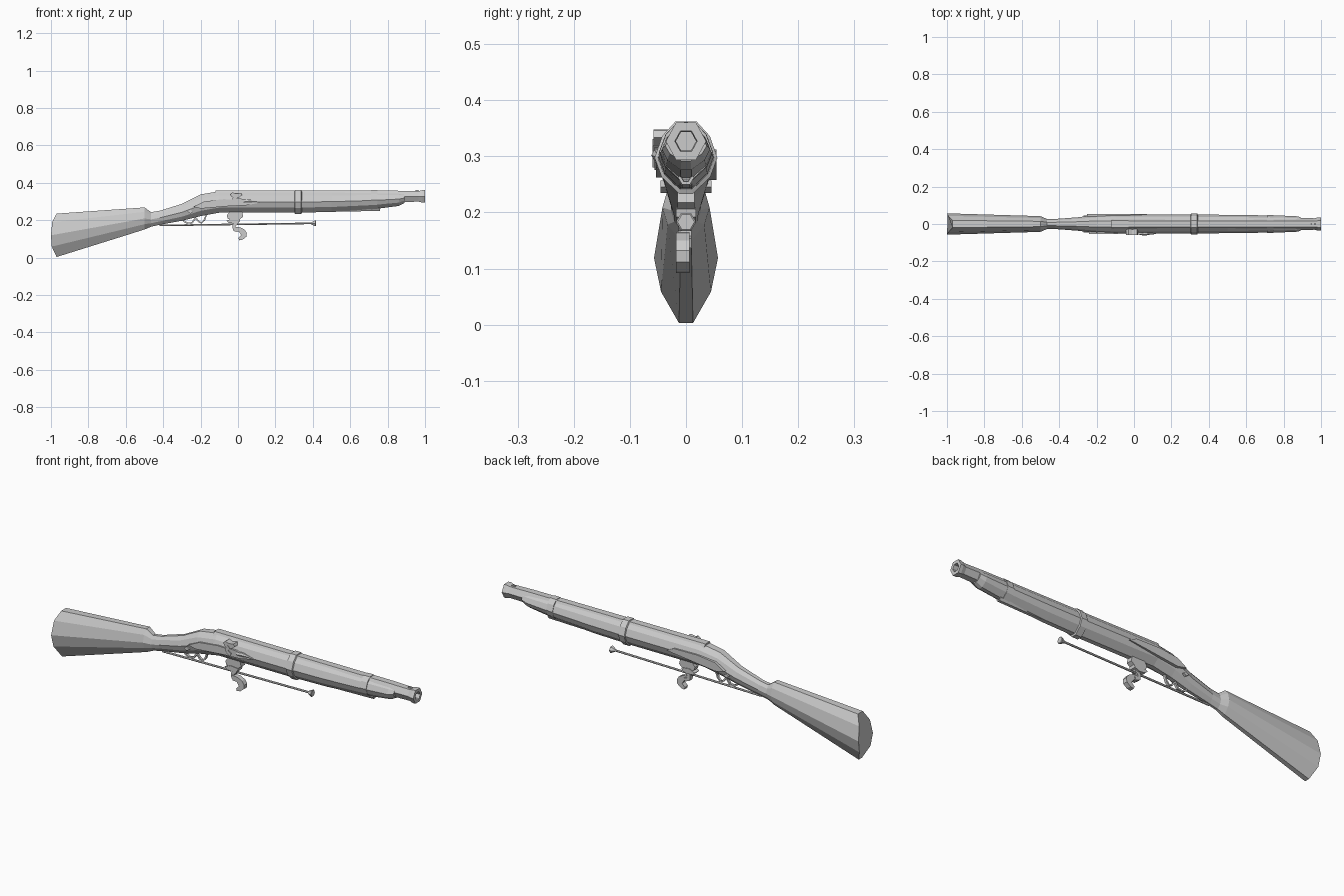
import bpy, bmesh
from math import cos, sin, pi
from mathutils import Vector


def finish(name, bm):
    bmesh.ops.recalc_face_normals(bm, faces=bm.faces)
    me = bpy.data.meshes.new(name)
    bm.to_mesh(me)
    bm.free()
    ob = bpy.data.objects.new(name, me)
    bpy.context.collection.objects.link(ob)
    return ob


def skin(name, rings, caps=True, closed=False):
    """Join equal-sized rings of points with quads."""
    bm = bmesh.new()
    vs = [[bm.verts.new(p) for p in r] for r in rings]
    n = len(vs[0])
    pairs = list(zip(vs, vs[1:])) + ([(vs[-1], vs[0])] if closed else [])
    for a, b in pairs:
        for i in range(n):
            j = (i + 1) % n
            bm.faces.new((a[i], a[j], b[j], b[i]))
    if caps and not closed:
        bm.faces.new(vs[0])
        bm.faces.new(vs[-1])
    return finish(name, bm)


# Half cross-section of the wood: (fraction of half width, fraction of height)
HALF = [(.34, 1), (.76, .8), (1, .5), (.78, .24), (.22, 0)]


def section(x, top, bot, w, lean=0):
    """Ten-sided section; lean shifts the upper and lower corners inward along x."""
    half = [(x + lean * abs(2 * t - 1) ** 3, f * w, bot + t * (top - bot)) for f, t in HALF]
    return half + [(a, -y, z) for a, y, z in reversed(half)]


def loft(name, rows):
    return skin(name, [section(*r) for r in rows])


def plate(name, pts, y0, y1):
    """Extrude an x-z outline from y0 to y1."""
    return skin(name, [[(x, y, z) for x, z in pts] for y in (y0, y1)])


def rod(name, rows, y=0, n=6):
    """Hexagonal turned part along x: rows of (x, z centre, radius)."""
    return skin(name, [[(x, y + r * cos(2 * pi * i / n), z + r * sin(2 * pi * i / n))
                        for i in range(n)] for x, z, r in rows])


def strip(name, path, r, ry, y=0):
    """Flat bar following an x-z path."""
    P = [Vector((x, 0, z)) for x, z in path]
    rings = []
    for i, p in enumerate(P):
        t = (P[min(i + 1, len(P) - 1)] - P[max(i - 1, 0)]).normalized()
        nrm = Vector((-t.z, 0, t.x))
        rings.append([p + nrm * a * r + Vector((0, y + b * ry, 0))
                      for a, b in ((1, 1), (1, -1), (-1, -1), (-1, 1))])
    return skin(name, rings)


# Butt, wrist and fore-end as one faceted wooden stock
loft("stock", [
    (-1.0, .235, .003, .057, .03), (-.5, .268, .15, .042), (-.465, .243, .165, .027),
    (-.42, .25, .175, .027), (-.3, .287, .197, .036), (-.2, .338, .222, .048),
    (-.1, .354, .24, .052), (.3, .354, .24, .051), (.5, .354, .244, .049),
    (.72, .353, .258, .046), (.86, .350, .276, .043), (.89, .346, .292, .037)])


def barrel_ring(x, s):
    hexagon = ((.018, .033), (.036, 0), (.018, -.033), (-.018, -.033), (-.036, 0), (-.018, .033))
    return [(x, y * s, .327 + z * s) for y, z in hexagon]


# Hexagonal barrel with flared muzzle and open bore
skin("barrel", [barrel_ring(x, s) for x, s in (
    (.7, .5), (-.12, .5), (-.12, .97), (.85, .92), (.965, .85), (.985, 1),
    (1, 1), (1, .55), (.93, .5))], closed=True)

# Barrel bands
loft("middle_band", [(.302, .356, .24, .05), (.305, .362, .233, .056),
                     (.338, .362, .233, .056), (.341, .356, .24, .05)])
loft("front_band", [(.71, .36, .256, .048), (.745, .36, .258, .047)])

# Ramrod pipe beneath the fore-end
rod("ramrod_pipe", [(.42, .25, .008), (.58, .259, .015), (.76, .262, .014), (.76, .262, .008),
                    (.74, .262, .007)])

# Thin rod below the stock with flared end
rod("lever_rod", [(-.42, .172, .005), (.39, .183, .005), (.405, .183, .014), (.415, .183, .018),
                  (.417, .183, .015)])

# Trigger guard scallops
for i, pts in enumerate((
        [(-.30, .205), (-.285, .192), (-.265, .182), (-.245, .187), (-.225, .215)],
        [(-.225, .21), (-.21, .192), (-.195, .185), (-.18, .2), (-.17, .228)])):
    strip("trigger_guard_%d" % i, pts, .004, .006)

# Lower hammer: mount, neck, jaws and curled tail
plate("hammer_mount", [(-.06, .225), (-.055, .208), (-.03, .2), (.01, .205), (.028, .218),
                       (.022, .245), (-.045, .245)], -.015, .015)
plate("hammer_jaw", [(-.062, .197), (-.05, .185), (-.015, .182), (.01, .192), (.012, .206),
                     (-.03, .21)], -.018, .018)
strip("hammer_neck", [(0, .205), (-.008, .185), (-.022, .17), (-.02, .152), (0, .145)],
      .009, .012, -.002)
plate("hammer_curl", [(-.024, .165), (.01, .162), (.035, .15), (.047, .132), (.045, .112),
                      (.025, .096), (.006, .092), (.002, .104), (.018, .12), (.005, .138),
                      (-.018, .14)], -.018, .006)

# Side plates on both flanks
plate("lock_plate", [(-.24, .272), (-.2, .262), (-.05, .275), (.05, .28), (.11, .292),
                     (.06, .31), (-.08, .312), (-.18, .3)], -.0535, -.035)
plate("side_plate", [(-.25, .268), (-.2, .258), (-.06, .275), (.07, .29), (.03, .31),
                     (-.1, .312), (-.2, .3)], .035, .0545)

# Cock and flash pan on the lock side
plate("cock_jaw", [(-.042, .338), (-.03, .348), (-.01, .342), (.015, .346), (.022, .334),
                   (.005, .32), (-.02, .316), (-.035, .326)], -.058, -.026)
strip("cock_arm", [(-.01, .325), (-.022, .312), (-.018, .298), (.0, .288)], .009, .007, -.053)
plate("flash_pan", [(-.02, .316), (-.03, .29), (0, .276), (.02, .29), (.05, .288), (.07, .3),
                    (.03, .314)], -.056, -.04)
rod("pan_spring", [(.03, .298, .009), (.06, .302, .012), (.09, .3, .006), (.118, .296, .004)], -.05)

# Sling screw near the wrist
plate("wrist_pin", [(-.27, .245), (-.255, .235), (-.24, .245), (-.255, .257)], -.045, .045)

# Front sight
plate("front_sight", [(.945, .35), (.975, .35), (.965, .361), (.95, .361)], -.004, .004)
